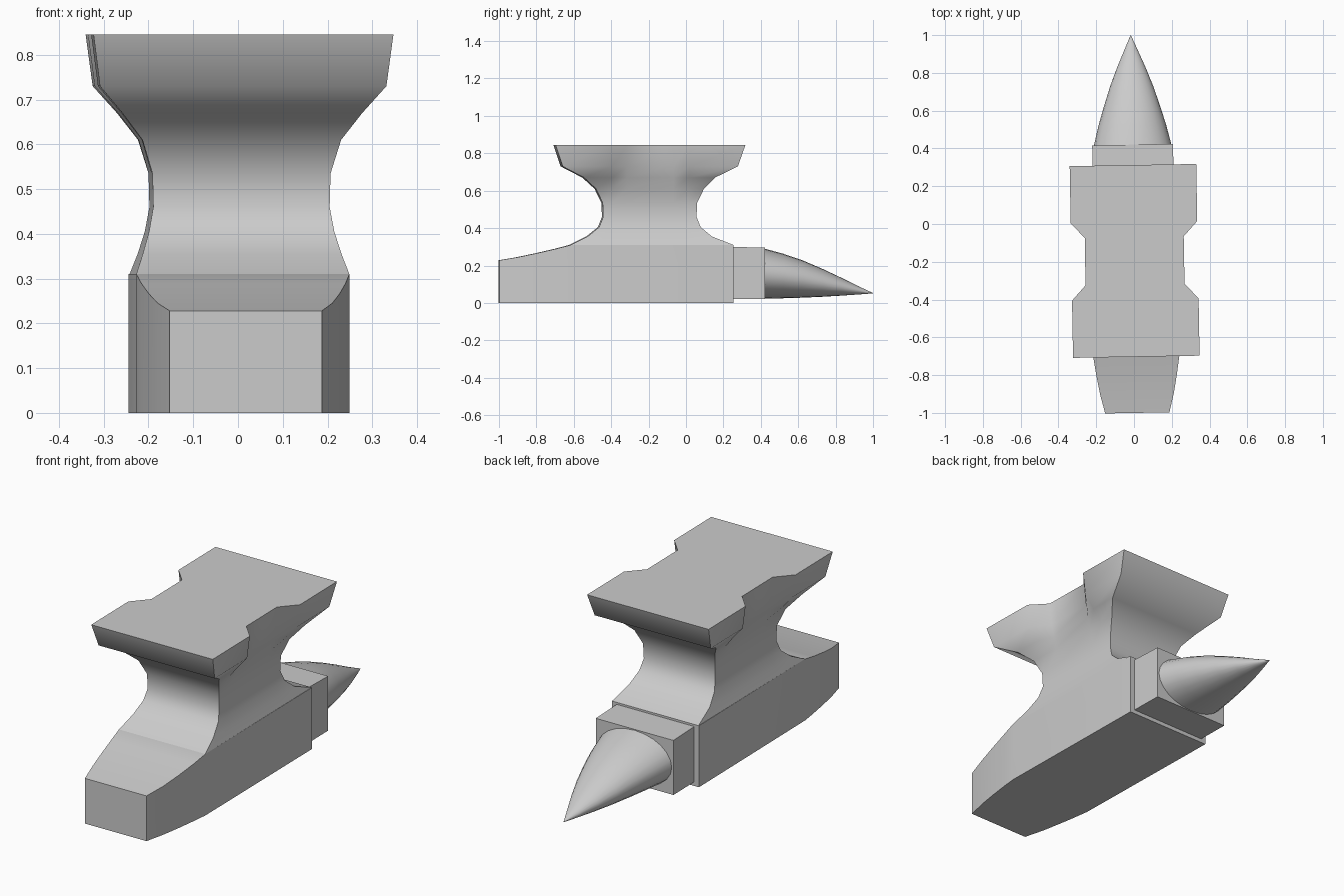
import bpy, bmesh, math
from mathutils import Matrix

if "Cube" in bpy.data.objects:
    bpy.data.objects.remove(bpy.data.objects["Cube"])

CY = -0.195                                # centre of the pedestal along y
TURN = Matrix.Rotation(math.radians(1), 4, 'Z')   # the model sits very slightly turned


def loft(name, rings, cap_start=True, cap_end=True, angle=50):
    """Skin a list of rings (equal point counts) into a smooth-shaded object."""
    bm = bmesh.new()
    loops = [[bm.verts.new(p) for p in ring] for ring in rings]
    n = len(loops[0])
    for a, b in zip(loops, loops[1:]):
        for i in range(n):
            j = (i + 1) % n
            bm.faces.new((a[i], a[j], b[j], b[i]))
    if cap_start:
        bm.faces.new(loops[0][::-1])
    if cap_end:
        bm.faces.new(loops[-1])
    bmesh.ops.remove_doubles(bm, verts=bm.verts, dist=1e-5)
    bmesh.ops.transform(bm, matrix=TURN, verts=bm.verts)
    bmesh.ops.recalc_face_normals(bm, faces=bm.faces)
    me = bpy.data.meshes.new(name)
    bm.to_mesh(me)
    bm.free()
    ob = bpy.data.objects.new(name, me)
    bpy.context.collection.objects.link(ob)
    bpy.ops.object.select_all(action='DESELECT')
    ob.select_set(True)
    bpy.context.view_layer.objects.active = ob
    bpy.ops.object.shade_smooth_by_angle(angle=math.radians(angle))
    return ob


def box_ring(y, w, z0, z1):
    return [(-w, y, z0), (w, y, z0), (w, y, z1), (-w, y, z1)]


# Main body: flat underside, narrowing and sloping down to the heel
loft("body", [box_ring(y, w, 0, h) for y, w, h in (
    (-1.0, 0.17, 0.228), (-0.9, 0.195, 0.245), (-0.8, 0.213, 0.266),
    (-0.7, 0.228, 0.289), (-0.62, 0.238, 0.31), (0.25, 0.24, 0.31))])


# Waist and feet: rings stacked in z, with a notch in each long side of the feet
def foot_ring(z, w, y0, y1, notch):
    m = min(w, notch)
    half = [(w, y0), (w, CY - 0.205), (m, CY - 0.125),
            (m, CY + 0.125), (w, CY + 0.205), (w, y1)]
    return [(x, y, z) for x, y in half] + [(-x, y, z) for x, y in reversed(half)]


loft("waist_and_feet", [foot_ring(*r) for r in (
    (0.31, 0.238, -0.62, 0.25, 0.25),
    (0.355, 0.222, -0.53, 0.135, 0.25),
    (0.405, 0.207, -0.468, 0.075, 0.25),
    (0.46, 0.197, -0.446, 0.053, 0.25),
    (0.535, 0.199, -0.449, 0.056, 0.25),
    (0.61, 0.222, -0.485, 0.092, 0.22),
    (0.67, 0.268, -0.55, 0.15, 0.235),
    (0.73, 0.32, -0.665, 0.272, 0.25),
    (0.845, 0.335, -0.703, 0.312, 0.262))], cap_start=False)

# Step block between body and horn
loft("step_block", [box_ring(0.24, 0.214, 0.02, 0.3),
                    box_ring(0.42, 0.214, 0.02, 0.295)])


# Horn: elliptical sections tapering to a low point
def horn_ring(y, w, z0, z1, n=24):
    c, r = (z0 + z1) / 2, (z1 - z0) / 2
    return [(w * math.cos(math.tau * i / n), y, c + r * math.sin(math.tau * i / n))
            for i in range(n)]


loft("horn", [horn_ring(*r) for r in (
    (0.41, 0.207, 0.022, 0.293), (0.52, 0.18, 0.025, 0.263),
    (0.62, 0.15, 0.028, 0.229), (0.73, 0.114, 0.033, 0.182),
    (0.83, 0.075, 0.039, 0.135), (0.92, 0.036, 0.045, 0.09),
    (1.0, 0.001, 0.051, 0.053))])
